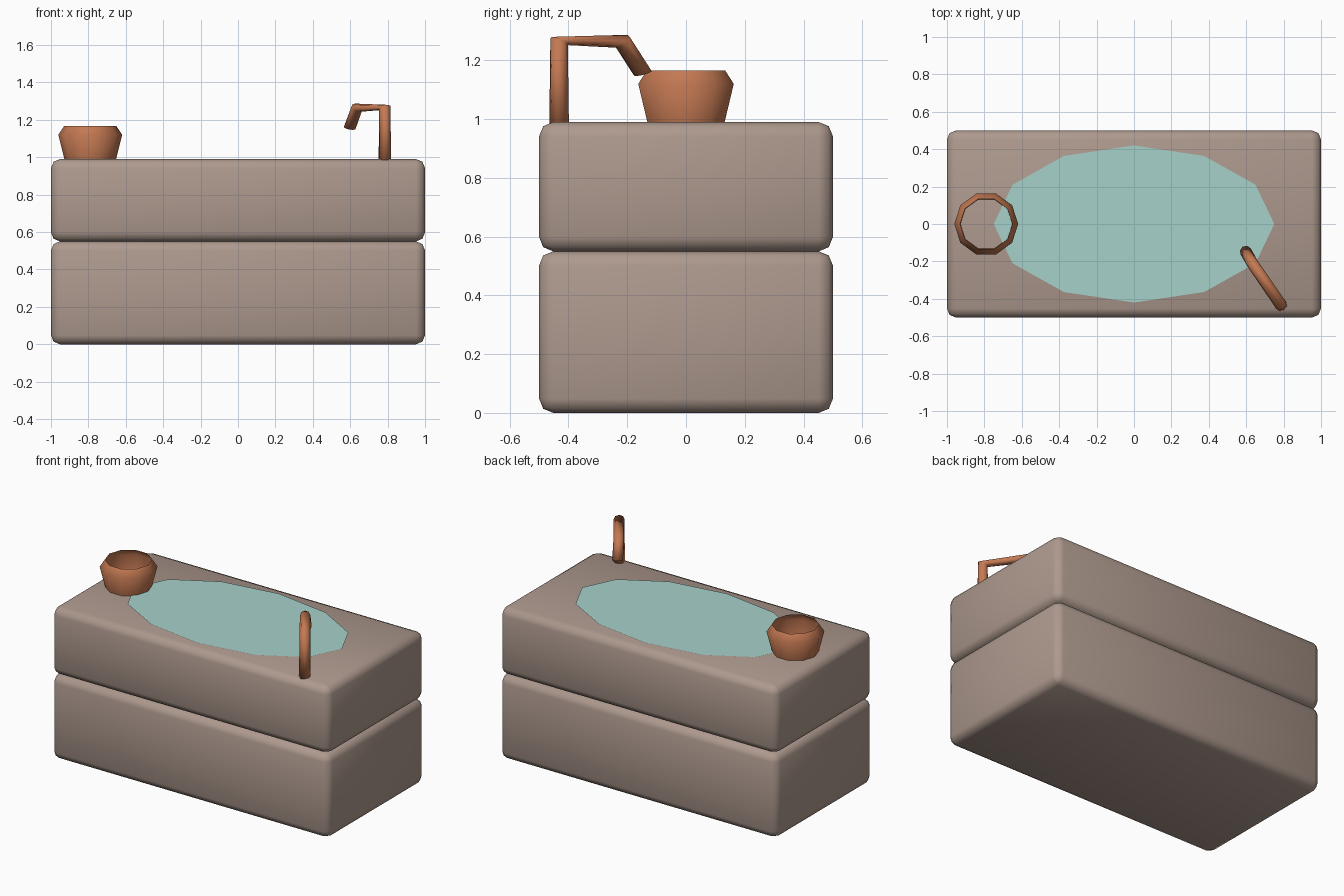
import bpy, bmesh, math
from mathutils import Vector

if "Cube" in bpy.data.objects:
    bpy.data.objects.remove(bpy.data.objects["Cube"])


def material(name, rgb):
    m = bpy.data.materials.new(name)
    m.diffuse_color = (*rgb, 1.0)
    m.use_nodes = True
    m.node_tree.nodes["Principled BSDF"].inputs["Base Color"].default_value = m.diffuse_color
    return m


STONE = material("warm grey stone", (0.42, 0.32, 0.27))
COPPER = material("copper", (0.55, 0.19, 0.085))
WATER = material("pale water", (0.39, 0.64, 0.60))


def finish(bm, name, mat, smooth=True):
    bmesh.ops.recalc_face_normals(bm, faces=bm.faces)
    for f in bm.faces:
        f.smooth = smooth
    me = bpy.data.meshes.new(name)
    bm.to_mesh(me)
    bm.free()
    me.materials.append(mat)
    ob = bpy.data.objects.new(name, me)
    bpy.context.collection.objects.link(ob)
    return ob


def block(name, z0, z1):
    bm = bmesh.new()
    bmesh.ops.create_cube(bm, size=1)
    for v in bm.verts:
        v.co = (v.co.x * 2, v.co.y, (z0 + z1) / 2 + v.co.z * (z1 - z0))
    bmesh.ops.bevel(bm, geom=bm.edges[:], offset=0.048, segments=2,
                    profile=0.5, affect='EDGES')
    return finish(bm, name, STONE)


def loft(bm, rings, cap_ends):
    loops = [[bm.verts.new(p) for p in r] for r in rings]
    n = len(loops[0])
    for a, b in zip(loops, loops[1:]):
        for i in range(n):
            j = (i + 1) % n
            bm.faces.new((a[i], a[j], b[j], b[i]))
    if cap_ends:
        bm.faces.new(loops[0])
        bm.faces.new(loops[-1])


def ring(c, u, v, r, n):
    c, u, v = Vector(c), Vector(u), Vector(v)
    return [c + r * (math.cos(2 * math.pi * i / n) * u +
                     math.sin(2 * math.pi * i / n) * v) for i in range(n)]


# Stacked stone blocks
block("lower_block", 0.0, 0.55)
block("upper_block", 0.55, 0.99)

# Water surface: twelve-sided oval
bm = bmesh.new()
oval = [bm.verts.new((0.75 * math.cos(i * math.pi / 6),
                      0.42 * math.sin(i * math.pi / 6), 0.994)) for i in range(12)]
bm.faces.new(oval)
water = finish(bm, "water_surface", WATER, False)
if water.data.polygons[0].normal.z < 0:
    water.data.flip_normals()

# Copper bowl: open ten-sided shell
bm = bmesh.new()
loft(bm, [ring((-0.79, 0, z), (1, 0, 0), (0, 1, 0), r, 10)
          for r, z in ((0.137, 0.985), (0.171, 1.12), (0.14, 1.166))], False)
finish(bm, "copper_bowl", COPPER)

# Spout: bent eight-sided pipe, each ring tilted in the plane of the bend
d = Vector((-0.567, 0.824, 0))
side = Vector((0.824, 0.567, 0))
path = [((0.785, -0.432, 0.975), 0, 0.034),
        ((0.785, -0.432, 1.266), 26, 0.032),
        ((0.637, -0.217, 1.265), 135, 0.031),
        ((0.597, -0.147, 1.156), 162, 0.032)]
bm = bmesh.new()
rings = []
for c, deg, r in path:
    a = math.radians(deg)
    rings.append(ring(c, d * math.cos(a) - Vector((0, 0, math.sin(a))), side, r, 8))
loft(bm, rings, True)
finish(bm, "spout", COPPER)
